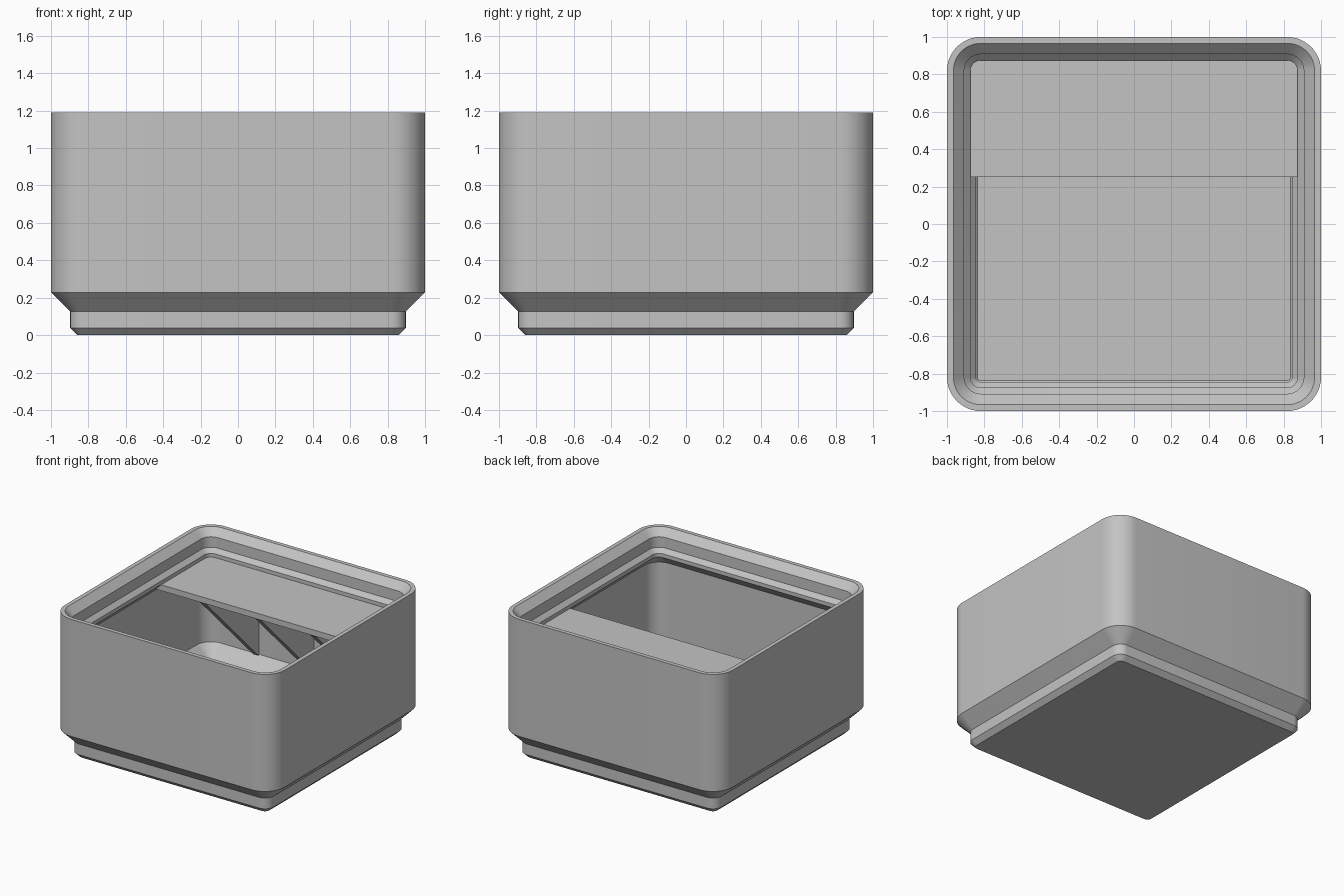
import bpy, bmesh, math

if "Cube" in bpy.data.objects:
    bpy.data.objects.remove(bpy.data.objects["Cube"])

grey = bpy.data.materials.new("plain grey")
grey.diffuse_color = (0.55, 0.55, 0.55, 1)
grey.use_nodes = True
grey.node_tree.nodes["Principled BSDF"].inputs["Base Color"].default_value = grey.diffuse_color
CORNER = 0.819   # shared centre of all corner arcs
SEGMENTS = 12


def finish(name, bm):
    bmesh.ops.recalc_face_normals(bm, faces=bm.faces)
    mesh = bpy.data.meshes.new(name)
    bm.to_mesh(mesh)
    bm.free()
    mesh.materials.append(grey)
    obj = bpy.data.objects.new(name, mesh)
    bpy.context.collection.objects.link(obj)
    return obj


def rounded_loop(bm, half, z):
    """Rounded square ring of vertices."""
    r = half - CORNER
    verts = []
    for q in range(4):
        mid = math.radians(45 + 90 * q)
        cx = CORNER * math.copysign(1, math.cos(mid))
        cy = CORNER * math.copysign(1, math.sin(mid))
        for i in range(SEGMENTS + 1):
            a = math.pi / 2 * (q + i / SEGMENTS)
            verts.append(bm.verts.new((cx + r * math.cos(a), cy + r * math.sin(a), z)))
    return verts


def extrude_profile(name, yz, x0, x1):
    """Prism along x from a side profile."""
    bm = bmesh.new()
    a = [bm.verts.new((x0, y, z)) for y, z in yz]
    b = [bm.verts.new((x1, y, z)) for y, z in yz]
    bm.faces.new(a)
    bm.faces.new(b[::-1])
    for i in range(len(yz)):
        j = (i + 1) % len(yz)
        bm.faces.new((a[i], a[j], b[j], b[i]))
    return finish(name, bm)


# Bin shell: (half width, height) up the outside, over the rim, down the inside
profile = [
    (0.859, 0.0), (0.897, 0.038), (0.897, 0.126), (1.0, 0.229), (1.0, 1.19),   # foot and outer wall
    (0.966, 1.19), (0.908, 1.132), (0.908, 1.045), (0.875, 1.011),             # stacking lip
    (0.875, 0.98), (0.952, 0.903), (0.952, 0.248), (0.845, 0.141),             # inner wall
    (0.845, 0.056), (0.837, 0.048),                                            # floor edge
]
bm = bmesh.new()
loops = [rounded_loop(bm, h, z) for h, z in profile]
for lo, hi in zip(loops, loops[1:]):
    n = len(lo)
    for i in range(n):
        j = (i + 1) % n
        bm.faces.new((lo[i], lo[j], hi[j], hi[i]))
bm.faces.new(loops[0][::-1])
bm.faces.new(loops[-1])
shell = finish("bin_shell", bm)
bpy.context.view_layer.objects.active = shell
shell.select_set(True)
bpy.ops.object.shade_smooth_by_angle(angle=math.radians(25))

# Label shelf across the back
extrude_profile("label_shelf", [(0.252, 0.932), (0.92, 0.932), (0.92, 0.98), (0.252, 0.98)], -0.92, 0.92)

# Triangular ribs under the shelf
for k, x in enumerate((-0.5, 0.0, 0.5)):
    extrude_profile(f"shelf_rib_{k + 1}", [(0.252, 0.934), (0.957, 0.934), (0.957, 0.229)],
                    x - 0.025, x + 0.025)
